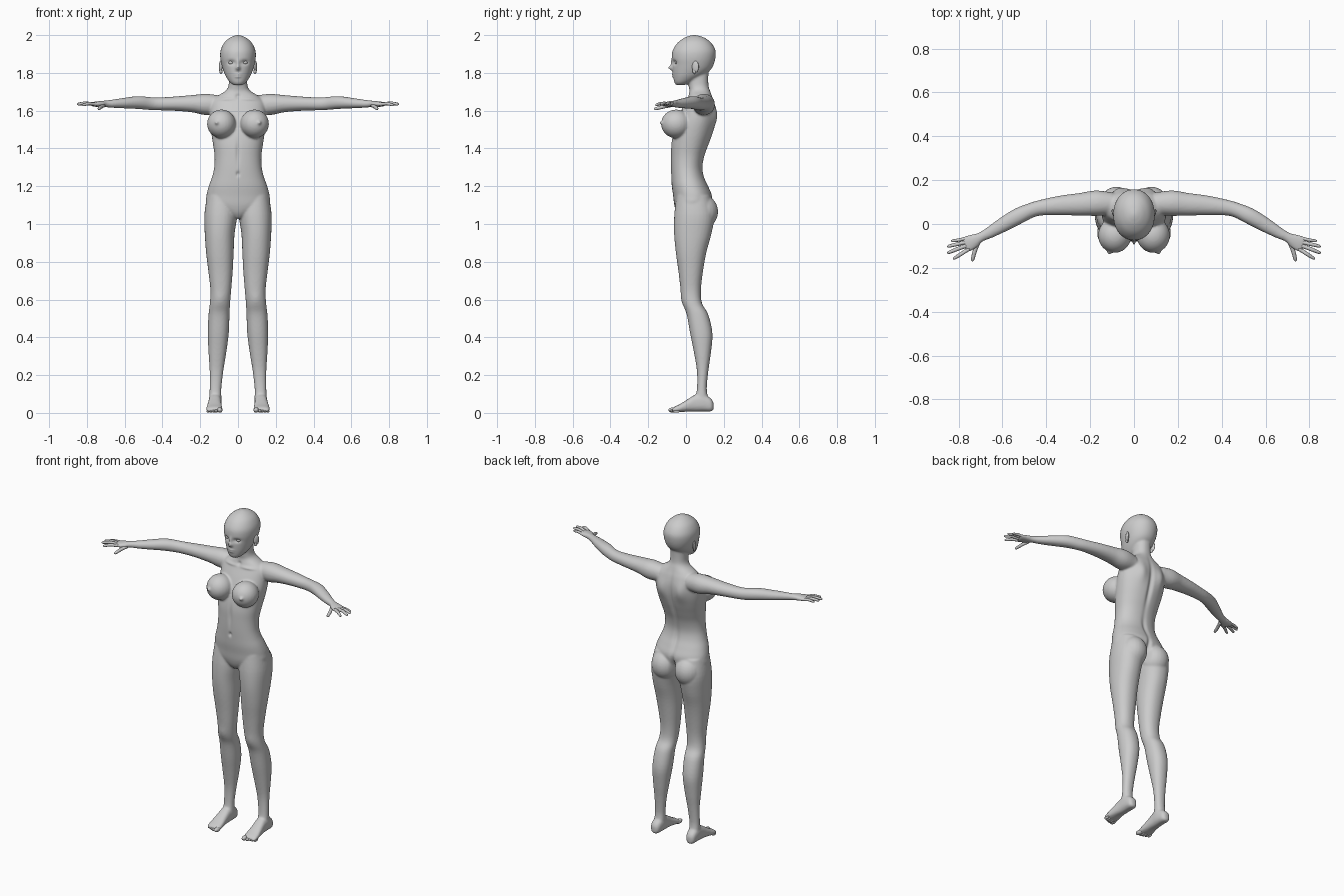
import bpy, bmesh, math
from mathutils import Vector, Matrix

X, Y, Z = Vector((1, 0, 0)), Vector((0, 1, 0)), Vector((0, 0, 1))


def spline(rows, steps):
    """Catmull-Rom interpolation of rows of numbers."""
    out = []
    for i in range(len(rows) - 1):
        p = [rows[max(i - 1, 0)], rows[i], rows[i + 1], rows[min(i + 2, len(rows) - 1)]]
        for k in range(steps):
            t = k / steps
            out.append([0.5 * (2 * b + (c - a) * t + (2 * a - 5 * b + 4 * c - d) * t * t
                               + (3 * b - a - 3 * c + d) * t ** 3) for a, b, c, d in zip(*p)])
    return out + [list(rows[-1])]


def loft(bm, rows, u=X, v=Y, side=1, sides=32, power=2.2, steps=4):
    """Skin rounded rings; row = centre x, y, z and two radii. u=None follows the path."""
    pts = spline(rows, steps)
    rings = []
    for i, r in enumerate(pts):
        if u is None:
            t = Vector(pts[min(i + 1, len(pts) - 1)][:3]) - Vector(pts[max(i - 1, 0)][:3])
            a = Z.cross(t).normalized()
            b = t.cross(a).normalized()
        else:
            a, b = u, v
        ring = []
        for k in range(sides):
            w = 2 * math.pi * k / sides
            c, s = math.cos(w), math.sin(w)
            c = math.copysign(abs(c) ** (2 / power), c)
            s = math.copysign(abs(s) ** (2 / power), s)
            p = Vector(r[:3]) + a * max(r[3], .001) * c + b * max(r[4], .001) * s
            ring.append(bm.verts.new((p.x * side, p.y, p.z)))
        rings.append(ring)
    for r0, r1 in zip(rings, rings[1:]):
        for k in range(sides):
            n = (k + 1) % sides
            bm.faces.new((r0[k], r0[n], r1[n], r1[k]))
    bm.faces.new(rings[0][::-1])
    bm.faces.new(rings[-1])


def ball(bm, pos, size, side=1, turn=0):
    m = (Matrix.Translation((pos[0] * side, pos[1], pos[2]))
         @ Matrix.Rotation(turn * side, 4, 'Z') @ Matrix.Diagonal((*size, 1)))
    bmesh.ops.create_uvsphere(bm, u_segments=24, v_segments=16, radius=1, matrix=m)


def upright(rows):
    """Rows of z, x min, x max, y front, y back into loft rows."""
    return [((a + b) / 2, (f + k) / 2, z, (b - a) / 2, (k - f) / 2) for z, a, b, f, k in rows]


def finish(name, bm, mirror=False):
    bmesh.ops.recalc_face_normals(bm, faces=bm.faces)
    me = bpy.data.meshes.new(name)
    bm.to_mesh(me)
    bm.free()
    ob = bpy.data.objects.new(name, me)
    bpy.context.collection.objects.link(ob)
    me.shade_smooth()
    if mirror:
        ob.modifiers.new("mirror", 'MIRROR')
    return ob


body = bmesh.new()

# torso and neck: z, half width, front, back
torso = [(1.03, .02, -.03, .05), (1.06, .09, -.05, .10), (1.10, .165, -.062, .13),
         (1.15, .167, -.068, .138), (1.20, .155, -.075, .118), (1.25, .137, -.078, .096),
         (1.30, .126, -.08, .088), (1.36, .124, -.08, .098), (1.42, .132, -.078, .12),
         (1.48, .141, -.068, .142), (1.54, .148, -.05, .156), (1.60, .148, -.025, .158),
         (1.65, .14, 0, .148), (1.68, .105, .012, .137), (1.705, .066, .018, .128),
         (1.73, .051, .014, .12), (1.77, .048, .012, .118), (1.82, .046, .02, .12)]
loft(body, upright([(z, -w, w, f, b) for z, w, f, b in torso]), sides=48)

# head
head = [(1.735, .022, -.052, -.01), (1.75, .043, -.062, .03), (1.78, .064, -.068, .085),
        (1.81, .077, -.071, .125), (1.84, .086, -.072, .145), (1.88, .094, -.075, .156),
        (1.92, .092, -.07, .156), (1.96, .073, -.044, .133), (1.985, .045, -.01, .10),
        (1.996, .022, .018, .07), (2.001, .004, .038, .048)]
loft(body, upright([(z, -w, w, f, b) for z, w, f, b in head]), sides=48, power=2.1)

# leg, z, inner, outer, front, back
leg = [(1.15, .01, .163, -.05, .125), (1.05, .004, .178, -.062, .15), (.95, .018, .176, -.063, .135),
       (.85, .023, .169, -.054, .108), (.75, .028, .157, -.04, .09), (.65, .036, .146, -.028, .079),
       (.58, .042, .149, -.016, .085), (.52, .045, .156, .004, .118), (.42, .049, .16, .022, .14),
       (.32, .062, .156, .042, .132), (.22, .078, .15, .058, .118), (.13, .088, .15, .058, .11),
       (.08, .088, .152, .048, .117), (.04, .092, .15, .03, .125)]
# foot, from heel to ball of the toes
foot = [(.122, .146, .035, .012, .018), (.122, .132, .042, .028, .034), (.121, .09, .055, .034, .047),
        (.122, .05, .052, .034, .045), (.124, .01, .04, .037, .033), (.125, -.03, .026, .042, .022),
        (.125, -.06, .018, .042, .015), (.125, -.072, .014, .036, .009)]
# arm and palm, from shoulder to knuckles
arm = [(.10, .092, 1.63, .05, .05), (.17, .095, 1.633, .058, .056), (.24, .09, 1.637, .052, .046),
       (.33, .085, 1.637, .045, .038), (.42, .075, 1.636, .036, .034), (.47, .062, 1.638, .034, .034),
       (.53, .035, 1.643, .037, .034), (.60, -.005, 1.64, .033, .028), (.66, -.04, 1.637, .026, .022),
       (.70, -.06, 1.636, .022, .018), (.73, -.077, 1.635, .032, .016), (.76, -.091, 1.634, .037, .013),
       (.775, -.097, 1.633, .032, .009)]
for s in (1, -1):
    loft(body, upright(leg), side=s)
    loft(body, foot, u=X, v=Z, side=s, power=2.5)
    loft(body, arm, u=None, side=s, power=2.1)
    # breast, nipple and buttock
    ball(body, (.088, -.052, 1.53), (.076, .08, .076), s)
    ball(body, (.112, -.127, 1.536), (.011, .013, .011), s)
    ball(body, (.08, .082, 1.065), (.082, .088, .092), s)

# fuse the parts into one skin
ob = finish("body", body)
bpy.context.view_layer.objects.active = ob
ob.select_set(True)
rm = ob.modifiers.new("fuse", 'REMESH')
rm.mode, rm.voxel_size = 'VOXEL', .0055
sm = ob.modifiers.new("relax", 'SMOOTH')
sm.factor, sm.iterations = .5, 8
for m in ("fuse", "relax"):
    bpy.ops.object.modifier_apply(modifier=m)

# sculpt strokes on both sides: centre, reach, push along y
strokes = [
    ((.036, -.065, 1.855), (.02, .03, .012), .012),    # eye socket
    ((0, -.078, 1.826), (.011, .03, .012), -.021),     # nose tip
    ((0, -.078, 1.85), (.008, .03, .02), -.009),       # nose bridge
    ((0, -.07, 1.792), (.018, .03, .005), -.006),      # upper lip
    ((0, -.07, 1.779), (.015, .03, .005), -.006),      # lower lip
    ((0, .155, 1.46), (.014, .05, .16), -.013),        # spine
    ((0, .10, 1.24), (.015, .05, .08), -.008),         # lower spine
    ((0, .15, 1.06), (.012, .07, .07), -.03),          # buttock cleft
    ((.07, .155, 1.57), (.035, .05, .06), .014),       # shoulder blade
    ((0, -.08, 1.38), (.01, .03, .06), .007),          # belly line
    ((0, -.08, 1.265), (.008, .03, .012), .01),        # navel
    ((.07, .005, 1.662), (.05, .03, .008), -.006),     # collar bone
    ((0, .015, 1.675), (.012, .03, .012), .008),       # throat notch
    ((.095, -.02, .6), (.03, .04, .04), -.005),        # kneecap
]
for v in ob.data.vertices:
    p = v.co.copy()
    for c, r, push in strokes:
        d = ((abs(p.x) - c[0]) / r[0]) ** 2 + ((p.y - c[1]) / r[1]) ** 2 + ((p.z - c[2]) / r[2]) ** 2
        if d < 6:
            v.co.y += push * math.exp(-d)
ob.data.shade_smooth()

# fingers: knuckle, middle joint, tip, radius
digits = {
    "little_finger": ((.765, -.066, 1.634), (.80, -.073, 1.637), (.835, -.078, 1.632), .0075),
    "ring_finger": ((.765, -.083, 1.635), (.81, -.093, 1.64), (.852, -.103, 1.635), .0085),
    "middle_finger": ((.762, -.098, 1.635), (.81, -.116, 1.64), (.852, -.133, 1.633), .0088),
    "index_finger": ((.752, -.113, 1.634), (.79, -.138, 1.637), (.825, -.16, 1.629), .0085),
    "thumb": ((.712, -.085, 1.628), (.728, -.13, 1.618), (.738, -.17, 1.608), .0095),
}
for name, (a, b, c, r) in digits.items():
    bm = bmesh.new()
    a, b, c = Vector(a), Vector(b), Vector(c)
    path = [(a, 1.15), (a.lerp(b, .5), 1), (b, 1), (b.lerp(c, .7), .85), (b.lerp(c, .93), .55), (c, .1)]
    loft(bm, [(*p, r * k, r * k) for p, k in path], u=None, sides=12, power=2, steps=3)
    finish(name, bm, True)

# toes
bm = bmesh.new()
for i in range(5):
    r = .014 if i == 0 else .0095 - .0005 * i
    ball(bm, (.096 if i == 0 else .101 + .0145 * i, -.068 + .0045 * i, r + .001), (r, .026 - .002 * i, r))
finish("toes", bm, True)

# eyes
bm = bmesh.new()
ball(bm, (.036, -.046, 1.855), (.015, .0135, .011))
finish("eyes", bm, True)

# ears
bm = bmesh.new()
ball(bm, (.092, .05, 1.832), (.008, .019, .031), turn=-.35)
ball(bm, (.09, .045, 1.808), (.008, .01, .013))
finish("ears", bm, True)
